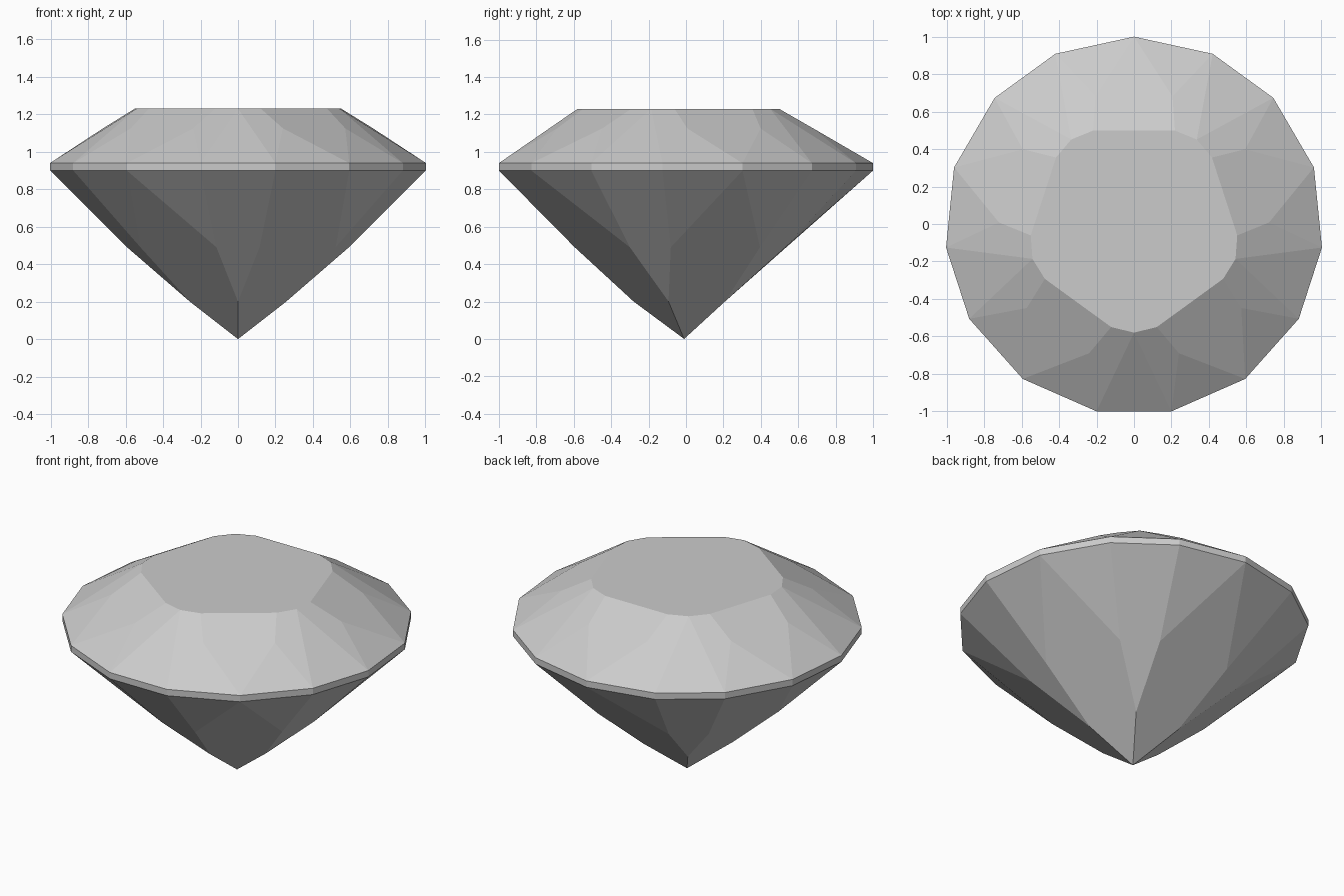
import bpy
import bmesh
from math import sin, cos, pi

cube = bpy.data.objects.get("Cube")
if cube:
    bpy.data.objects.remove(cube, do_unlink=True)

SIDES = 5
CENTRE_Y = -0.01
TABLE, CROWN_MID, GIRDLE_TOP, GIRDLE_LOW = 1.23, 1.125, 0.94, 0.9

stone = bpy.data.materials.new("pale_grey_stone")
stone.use_nodes = True
colour = (0.6, 0.6, 0.6, 1)
stone.diffuse_color = colour
stone.node_tree.nodes["Principled BSDF"].inputs["Base Color"].default_value = colour

bm = bmesh.new()


def ring(radius, z, offset=0.0, half_step=False):
    """One vertex per corner of the five-fold cut, shifted sideways by offset."""
    verts = []
    for k in range(SIDES):
        a = -pi / 2 + (k + 0.5 * half_step) * 2 * pi / SIDES
        verts.append(bm.verts.new((radius * cos(a) - offset * sin(a),
                                   CENTRE_Y + radius * sin(a) + offset * cos(a), z)))
    return verts


def pair(radius, z, offset):
    return ring(radius, z, -offset), ring(radius, z, offset)


# Table outline and crown points
table_tip = ring(0.57, TABLE)
table_a, table_b = pair(0.54, TABLE, 0.122)
crown_a, crown_b = pair(0.68, CROWN_MID, 0.24)

# Girdle points, upper and lower
top_a, top_b = pair(0.99, GIRDLE_TOP, 0.2)
top_side = ring(1.01, GIRDLE_TOP, half_step=True)
low_a, low_b = pair(0.99, GIRDLE_LOW, 0.2)
low_side = ring(1.01, GIRDLE_LOW, half_step=True)

# Pavilion points and bottom tip
pav_a, pav_b = pair(0.585, 0.49, 0.115)
pav_tip = ring(0.27, 0.2)
culet = bm.verts.new((0, CENTRE_Y, 0))

table = []
for k in range(SIDES):
    n, p = (k + 1) % SIDES, k - 1
    table += [table_a[k], table_tip[k], table_b[k]]
    facets = [
        # crown
        (table_tip[k], top_a[k], top_b[k]),
        (table_tip[k], top_b[k], crown_b[k], table_b[k]),
        (table_tip[k], table_a[k], crown_a[k], top_a[k]),
        (crown_b[k], top_b[k], top_side[k]),
        (crown_a[k], top_side[p], top_a[k]),
        (table_b[k], crown_b[k], top_side[k], crown_a[n], table_a[n]),
        # girdle band
        (top_a[k], low_a[k], low_b[k], top_b[k]),
        (top_b[k], low_b[k], low_side[k], top_side[k]),
        (top_side[k], low_side[k], low_a[n], top_a[n]),
        # pavilion
        (pav_tip[k], pav_b[k], low_b[k], low_a[k], pav_a[k]),
        (pav_b[k], low_side[k], low_b[k]),
        (pav_a[k], low_a[k], low_side[p]),
        (culet, pav_tip[n], pav_a[n], low_side[k], pav_b[k], pav_tip[k]),
    ]
    for f in facets:
        bm.faces.new(f)
bm.faces.new(table)
bmesh.ops.recalc_face_normals(bm, faces=bm.faces)

mesh = bpy.data.meshes.new("cut_gem")
bm.to_mesh(mesh)
bm.free()
mesh.materials.append(stone)
gem = bpy.data.objects.new("cut_gem", mesh)
bpy.context.collection.objects.link(gem)
